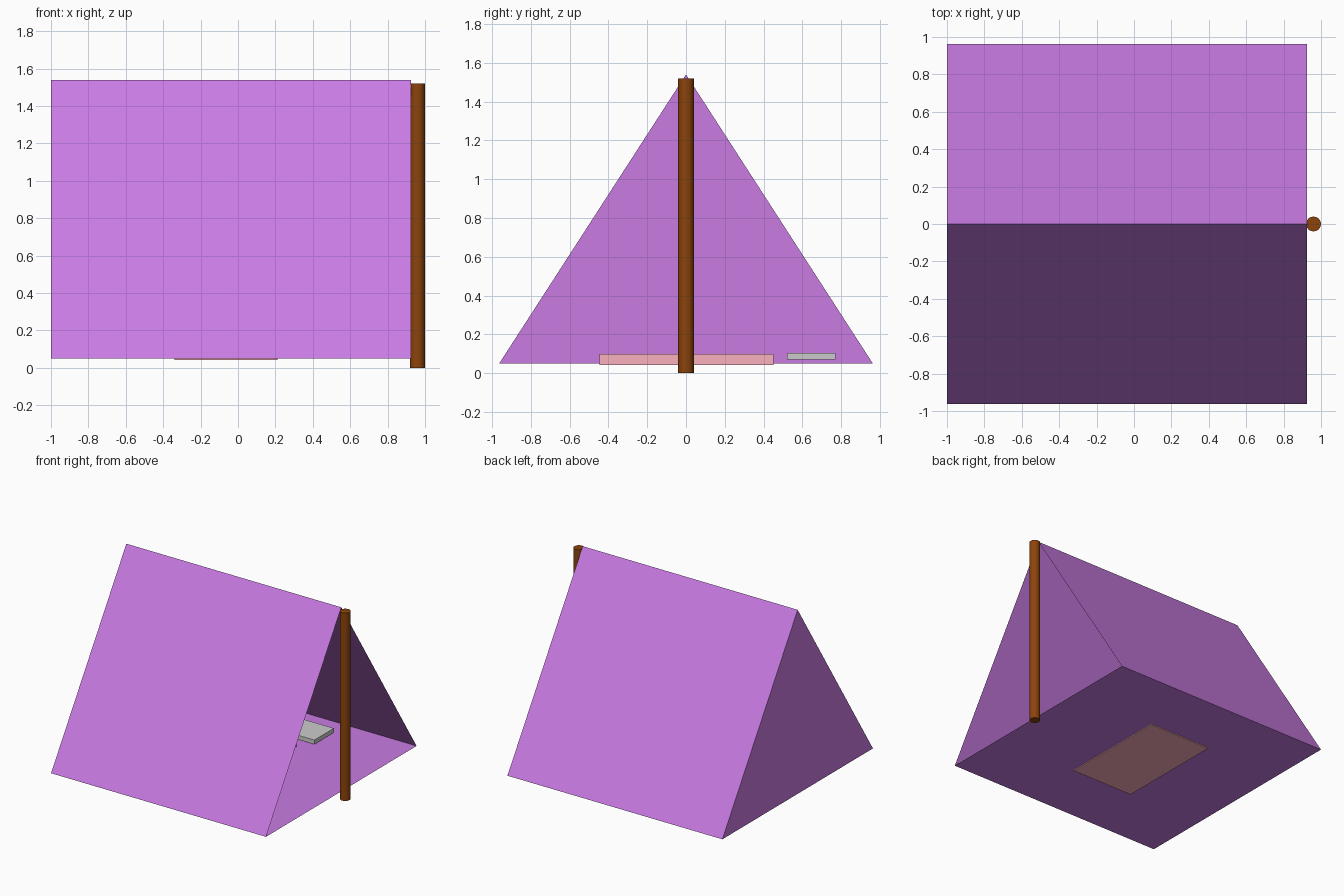
import bpy
import bmesh

if "Cube" in bpy.data.objects:
    bpy.data.objects.remove(bpy.data.objects["Cube"])


def material(name, rgb):
    # sRGB 0-255 to linear diffuse colour
    m = bpy.data.materials.new(name)
    m.diffuse_color = [(c / 255) ** 2.2 for c in rgb] + [1]
    m.use_nodes = True
    m.node_tree.nodes["Principled BSDF"].inputs["Base Color"].default_value = m.diffuse_color
    return m


def box(name, lo, hi, mat=None):
    size = [b - a for a, b in zip(lo, hi)]
    centre = [(a + b) / 2 for a, b in zip(lo, hi)]
    bpy.ops.mesh.primitive_cube_add(size=1, location=centre)
    ob = bpy.context.object
    ob.name = name
    ob.scale = size
    if mat:
        ob.data.materials.append(mat)
    return ob


purple = material("canvas_purple", (200, 122, 226))
brown = material("wood_brown", (139, 69, 19))
pink = material("mat_pink", (250, 175, 188))

# Tent canvas: triangular section swept along x, closed at -x, open at +x
section = [(-0.963, 0.05), (0.963, 0.05), (0, 1.54)]
bm = bmesh.new()
back = [bm.verts.new((-1.0, y, z)) for y, z in section]
front = [bm.verts.new((0.925, y, z)) for y, z in section]
bm.faces.new(back[::-1])
for i in range(3):
    j = (i + 1) % 3
    bm.faces.new((back[i], back[j], front[j], front[i]))
# Outward normals, with the opening closed only while they are worked out
cap = bm.faces.new(front)
bmesh.ops.recalc_face_normals(bm, faces=bm.faces[:])
bmesh.ops.delete(bm, geom=[cap], context='FACES_ONLY')
mesh = bpy.data.meshes.new("tent_canvas")
bm.to_mesh(mesh)
bm.free()
mesh.materials.append(purple)
canvas = bpy.data.objects.new("tent_canvas", mesh)
bpy.context.collection.objects.link(canvas)

# Pole standing at the open end
bpy.ops.mesh.primitive_cylinder_add(vertices=16, radius=0.04, depth=1.52,
                                    location=(0.96, 0, 0.76))
pole = bpy.context.object
pole.name = "entrance_pole"
pole.data.materials.append(brown)
bpy.ops.object.shade_smooth_by_angle()

# Sleeping mat set slightly through the floor, and a grey slab beside it
box("sleeping_mat", (-0.34, -0.445, 0.043), (0.21, 0.45, 0.10), pink)
box("grey_slab", (-0.06, 0.52, 0.07), (0.32, 0.77, 0.105))
